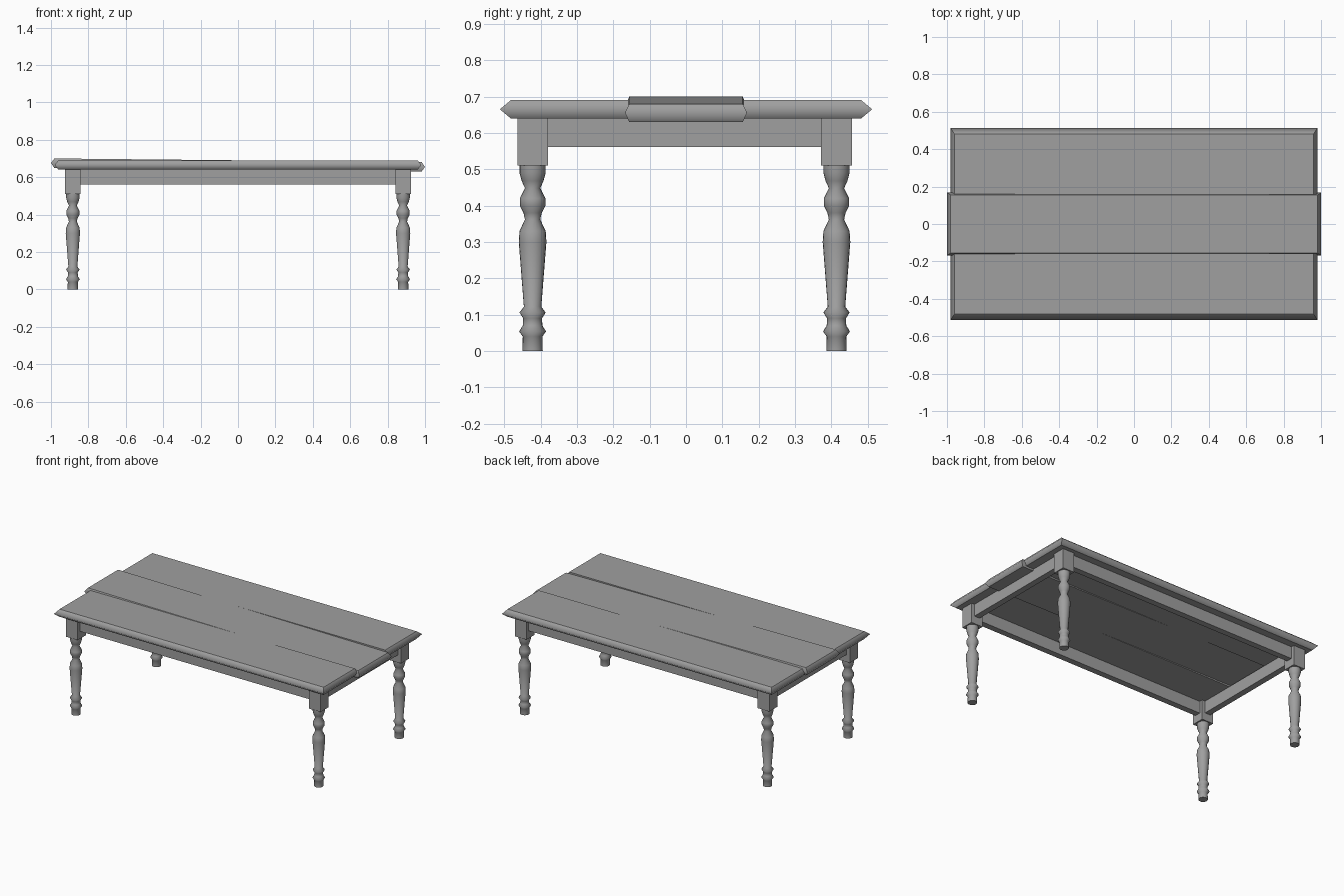
import bpy
import bmesh
from math import cos, sin, tau

cube = bpy.data.objects.get("Cube")
if cube:
    bpy.data.objects.remove(cube)

grey = bpy.data.materials.new("plain grey")
grey.use_nodes = True
colour = (0.35, 0.35, 0.35, 1)
grey.diffuse_color = colour
grey.node_tree.nodes["Principled BSDF"].inputs["Base Color"].default_value = colour


def finish(name, bm, location):
    bmesh.ops.recalc_face_normals(bm, faces=bm.faces)
    mesh = bpy.data.meshes.new(name)
    bm.to_mesh(mesh)
    bm.free()
    mesh.materials.append(grey)
    obj = bpy.data.objects.new(name, mesh)
    obj.location = location
    bpy.context.collection.objects.link(obj)
    return obj


def loft(rings):
    """Bridge closed rings of points and cap both ends."""
    bm = bmesh.new()
    loops = [[bm.verts.new(p) for p in ring] for ring in rings]
    n = len(loops[0])
    for low, high in zip(loops, loops[1:]):
        for i in range(n):
            j = (i + 1) % n
            bm.faces.new((low[i], low[j], high[j], high[i])).smooth = True
    bm.faces.new(loops[0])
    bm.faces.new(loops[-1])
    return bm


def plank(name, half_x, y0, y1, inset_x, inset_y0, inset_y1, z):
    """Board with a pointed edge, widest at mid thickness."""
    def ring(height, k):
        x, a, b = half_x - k * inset_x, y0 + k * inset_y0, y1 - k * inset_y1
        return [(-x, a, height), (x, a, height), (x, b, height), (-x, b, height)]
    bm = loft([ring(-0.025, 1), ring(0, 0), ring(0.025, 1)])
    # Only the pointed nose stays smooth
    for edge in bm.edges:
        edge.smooth = all(abs(v.co.z) < 1e-6 for v in edge.verts)
    return finish(name, bm, (0, 0, z))


def block(name, size, location):
    bm = bmesh.new()
    bmesh.ops.create_cube(bm, size=1)
    bmesh.ops.scale(bm, vec=size, verts=bm.verts)
    return finish(name, bm, location)


# Tabletop: two fixed boards and a slightly tilted middle leaf
top_z = 0.665
plank("top_front_board", 0.98, -0.512, -0.158, 0.02, 0.03, 0, top_z)
plank("top_back_board", 0.98, 0.158, 0.512, 0.02, 0, 0.03, top_z)
leaf = plank("top_middle_leaf", 1.0, -0.168, 0.168, 0.018, 0.012, 0.012, top_z)
leaf.rotation_euler.y = 0.01

# Legs: turned post under a square block
leg_x, leg_y, shift_y = 0.883, 0.418, -0.004
profile = [(0.028, 0), (0.027, 0.04), (0.037, 0.054), (0.027, 0.07),
           (0.026, 0.09), (0.036, 0.106), (0.024, 0.122), (0.038, 0.3),
           (0.036, 0.33), (0.021, 0.362), (0.025, 0.38), (0.035, 0.4),
           (0.035, 0.42), (0.021, 0.448), (0.03, 0.468), (0.036, 0.49), (0.036, 0.515)]
sides = 20
for sx, x_name in ((-1, "right"), (1, "left")):
    for sy, y_name in ((-1, "front"), (1, "back")):
        x, y = sx * leg_x, sy * leg_y + shift_y
        rings = [[(r * cos(tau * i / sides), r * sin(tau * i / sides), h)
                  for i in range(sides)] for r, h in profile]
        bm = loft(rings)
        for edge in bm.edges:
            edge.smooth = all(len(f.verts) == 4 for f in edge.link_faces)
        finish(f"{y_name}_{x_name}_leg", bm, (x, y, 0))
        block(f"{y_name}_{x_name}_leg_block", (0.084, 0.084, 0.13), (x, y, 0.576))

# Aprons between the leg blocks
for s, name in ((-1, "front"), (1, "back")):
    block(f"{name}_apron", (2 * leg_x - 0.08, 0.04, 0.08), (0, s * leg_y + shift_y, 0.601))
for s, name in ((-1, "right"), (1, "left")):
    block(f"{name}_apron", (0.04, 2 * leg_y - 0.08, 0.08), (s * leg_x, shift_y, 0.601))
